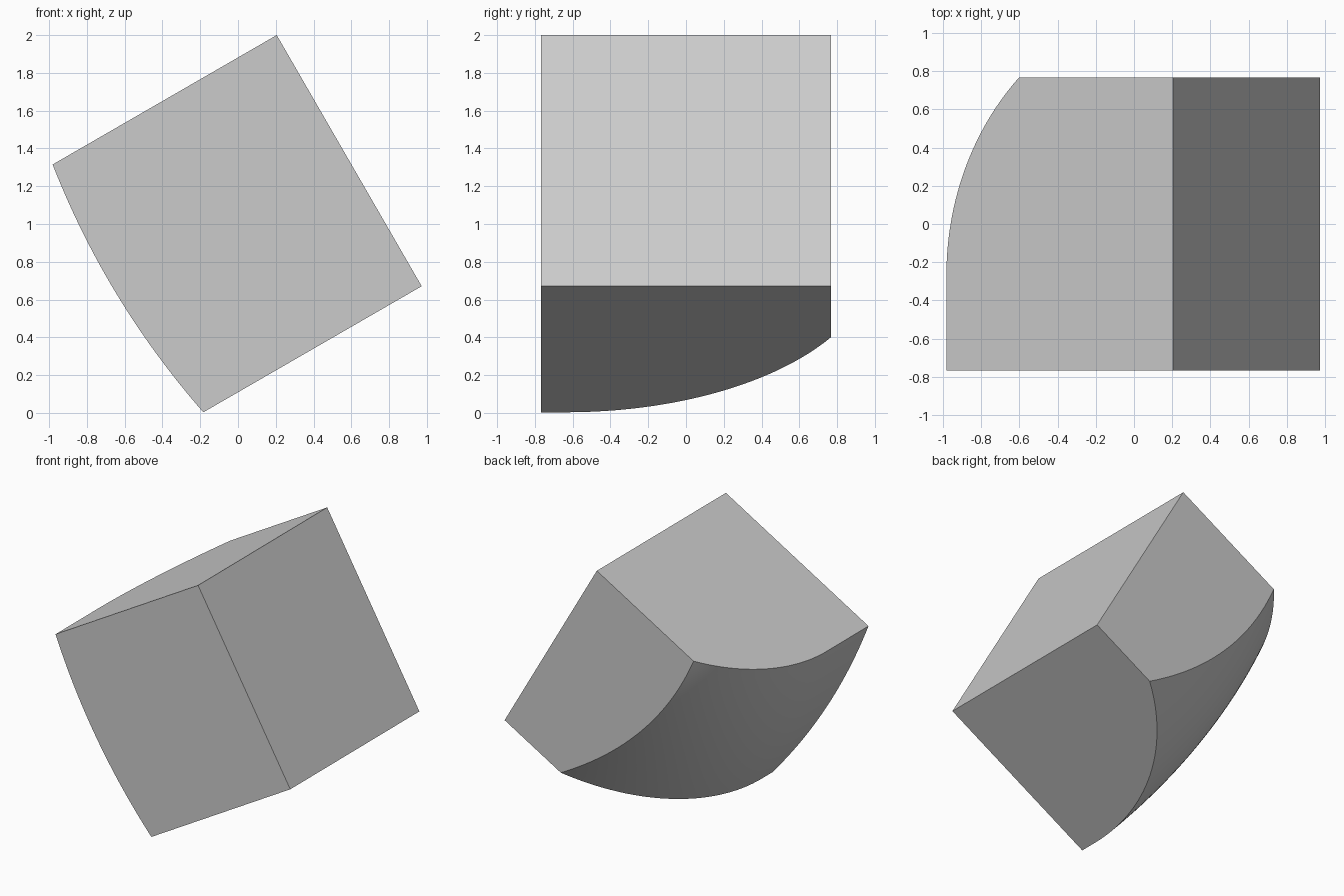
import bpy, bmesh, math
from mathutils import Vector

if "Cube" in bpy.data.objects:
    bpy.data.objects.remove(bpy.data.objects["Cube"], do_unlink=True)

SIDE = 1.535                     # depth and height of the tilted block
HALF = SIDE / 2
ROWS, COLS = 24, 32
TILT = math.radians(30)
PEAK = Vector((0.205, 0, 2.0))   # uppermost edge
OUT = Vector((-math.cos(TILT), 0, -math.sin(TILT)))
DOWN = Vector((math.sin(TILT), 0, -math.cos(TILT)))


def place(u, y, v):
    return PEAK + OUT * u + DOWN * v + Vector((0, y, 0))


def bowed(a, b, bulge, t):
    return a + (b - a) * t + 4 * bulge * t * (1 - t)


# Block with one side rounded away towards the back
bm = bmesh.new()
grid = []
for i in range(ROWS + 1):
    t = i / ROWS
    front = bowed(1.37, 1.335, 0.067, t)
    back = bowed(0.93, 0.54, 0.14, t)
    start = -0.27 - 0.37 * t     # the arc begins here, after a straight run
    reach, drop = HALF - start, front - back
    radius = (reach ** 2 + drop ** 2) / (2 * drop)
    sweep = math.asin(reach / radius)
    row = [bm.verts.new(place(front, -HALF, t * SIDE))]
    for j in range(COLS + 1):
        a = sweep * j / COLS
        u = front - radius * (1 - math.cos(a))
        row.append(bm.verts.new(place(u, start + radius * math.sin(a), t * SIDE)))
    grid.append(row)

for upper, lower in zip(grid, grid[1:]):
    for j in range(COLS + 1):
        bm.faces.new((upper[j], upper[j + 1], lower[j + 1], lower[j]))

# Flat faces
top_front, top_back, low_front, low_back = [
    bm.verts.new(place(0, y, v)) for v in (0, SIDE) for y in (-HALF, HALF)]
bm.faces.new([top_front] + grid[0] + [top_back])
bm.faces.new([low_front] + grid[-1] + [low_back])
bm.faces.new([top_front] + [r[0] for r in grid] + [low_front])
bm.faces.new([top_back] + [r[-1] for r in grid] + [low_back])
bm.faces.new((top_front, top_back, low_back, low_front))
bmesh.ops.recalc_face_normals(bm, faces=bm.faces)

mesh = bpy.data.meshes.new("rounded_block")
bm.to_mesh(mesh)
bm.free()
block = bpy.data.objects.new("rounded_block", mesh)
bpy.context.collection.objects.link(block)

# Plain grey
grey = bpy.data.materials.new("light_grey")
grey.use_nodes = True
colour = (0.6, 0.6, 0.6, 1)
grey.diffuse_color = colour
grey.node_tree.nodes["Principled BSDF"].inputs["Base Color"].default_value = colour
mesh.materials.append(grey)

bpy.context.view_layer.objects.active = block
block.select_set(True)
bpy.ops.object.shade_smooth_by_angle(angle=math.radians(30))
